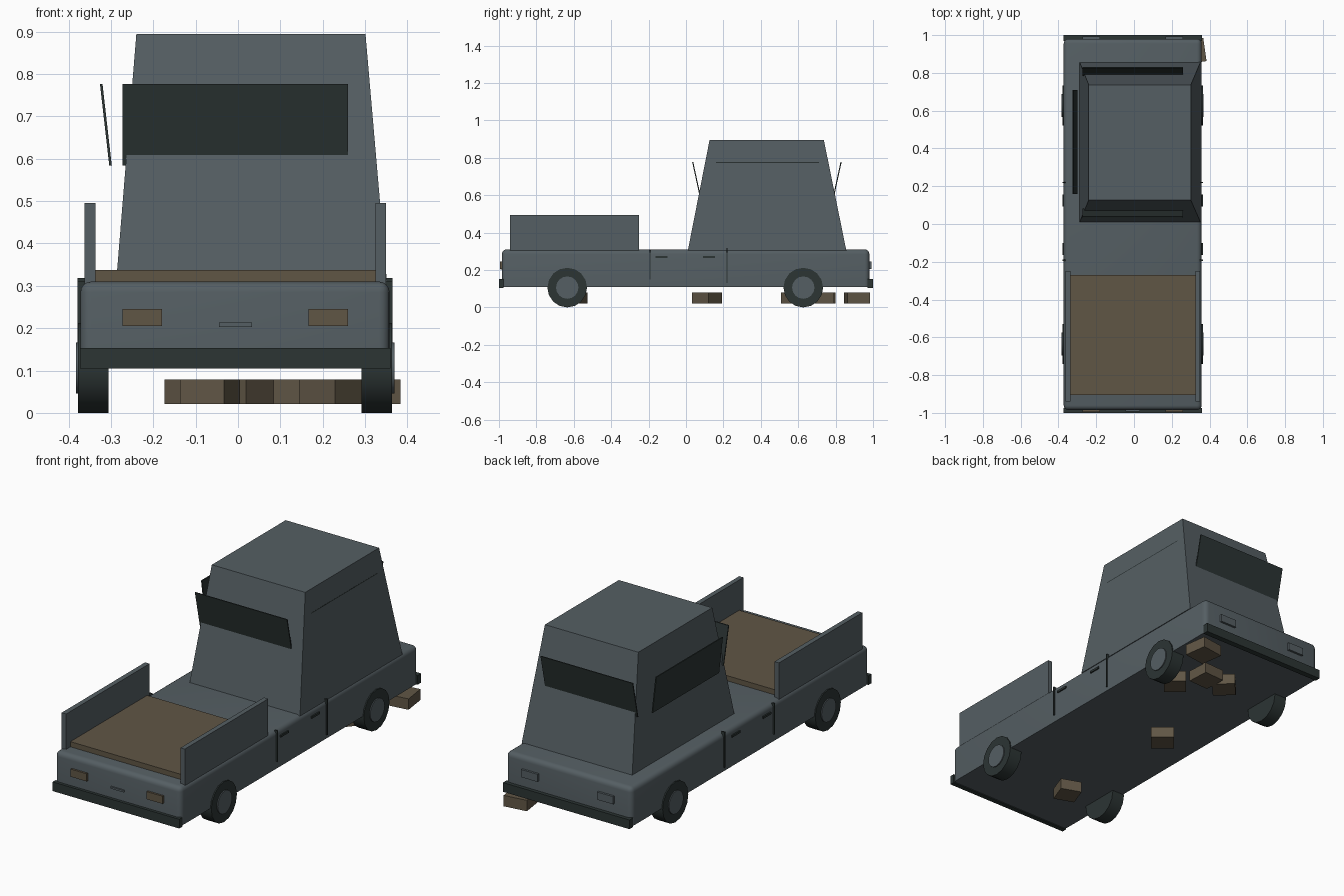
import bpy, bmesh
from math import radians, pi
from mathutils import Matrix, Vector

if "Cube" in bpy.data.objects:
    bpy.data.objects.remove(bpy.data.objects["Cube"], do_unlink=True)

MID = -0.007  # centre line of the truck


def material(name, rgb):
    m = bpy.data.materials.new(name)
    m.use_nodes = True
    col = (*rgb, 1)
    m.diffuse_color = col
    m.node_tree.nodes["Principled BSDF"].inputs["Base Color"].default_value = col
    return m


GREY = material("slate_grey", (0.09, 0.113, 0.125))
DARK = material("dark_green_grey", (0.025, 0.035, 0.034))
WOOD = material("brown_wood", (0.117, 0.093, 0.06))


def finish(name, bm, mat, smooth=False):
    bmesh.ops.recalc_face_normals(bm, faces=bm.faces)
    me = bpy.data.meshes.new(name)
    bm.to_mesh(me)
    bm.free()
    me.materials.append(mat)
    ob = bpy.data.objects.new(name, me)
    bpy.context.collection.objects.link(ob)
    if smooth:
        bpy.ops.object.select_all(action="DESELECT")
        ob.select_set(True)
        bpy.context.view_layer.objects.active = ob
        bpy.ops.object.shade_smooth_by_angle(angle=radians(35))
    return ob


def box_mesh(size, centre, turn=0):
    bm = bmesh.new()
    mat = (Matrix.Translation(centre) @ Matrix.Rotation(radians(turn), 4, "Z")
           @ Matrix.Diagonal((*size, 1)))
    bmesh.ops.create_cube(bm, size=1, matrix=mat)
    return bm


def box(name, x, y, z, mat):
    ends = (x, y, z)
    size = [b - a for a, b in ends]
    centre = [(a + b) / 2 for a, b in ends]
    return finish(name, box_mesh(size, centre), mat)


def frustum(name, low, high, mat):
    """Four-sided solid between two rectangles (x0, x1, y0, y1, z)."""
    bm = bmesh.new()
    rings = [[bm.verts.new((r[i], r[j], r[4])) for i, j in ((0, 2), (1, 2), (1, 3), (0, 3))]
             for r in (low, high)]
    for ring in rings:
        bm.faces.new(ring)
    for k in range(4):
        n = (k + 1) % 4
        bm.faces.new((rings[0][k], rings[0][n], rings[1][n], rings[1][k]))
    return finish(name, bm, mat)


# Lower body, rounded everywhere but along the floor
bm = box_mesh((0.73, 1.965, 0.2), (MID, -0.002, 0.21))
edges = [e for e in bm.edges if max(v.co.z for v in e.verts) > 0.3]
bmesh.ops.bevel(bm, geom=edges, offset=0.025, segments=4, profile=0.5, affect="EDGES")
finish("body", bm, GREY, smooth=True)

# Tapered cab
frustum("cab", (-0.288, 0.352, 0.01, 0.857, 0.305), (-0.24, 0.301, 0.126, 0.737, 0.895), GREY)

# Windows lean outwards from the cab
LOW, TOP, THICK = 0.584, 0.777, 0.006
for name, y0, y1 in (("front_window", 0.078, 0.036), ("back_window", 0.787, 0.829)):
    frustum(name, (-0.273, 0.26, y0 - THICK / 2, y0 + THICK / 2, LOW),
            (-0.273, 0.26, y1 - THICK / 2, y1 + THICK / 2, TOP), DARK)
for name, x0, x1 in (("right_window", -0.301, -0.323), ("left_window", 0.287, 0.309)):
    frustum(name, (x0 - THICK / 2, x0 + THICK / 2, 0.16, 0.71, LOW),
            (x1 - THICK / 2, x1 + THICK / 2, 0.16, 0.71, TOP), DARK)

# Cargo bed and its side boards
box("bed_floor", (-0.337, 0.325), (-0.905, -0.27), (0.3, 0.337), WOOD)
box("right_side_board", (-0.363, -0.337), (-0.94, -0.25), (0.29, 0.495), GREY)
box("left_side_board", (0.325, 0.35), (-0.94, -0.25), (0.29, 0.495), GREY)

# Bumpers, lights and front latch
box("front_bumper", (-0.373, 0.36), (-1, -0.975), (0.105, 0.153), DARK)
box("back_bumper", (-0.373, 0.36), (0.97, 1), (0.105, 0.153), DARK)
for side, x in (("right", (-0.273, -0.18)), ("left", (0.166, 0.26))):
    box(side + "_headlight", x, (-0.995, -0.975), (0.205, 0.245), WOOD)
    box(side + "_tail_light", x, (0.97, 0.992), (0.205, 0.245), GREY)
box("front_latch", (-0.045, 0.033), (-0.992, -0.975), (0.203, 0.213), GREY)

# Wheels, door seams and handles on both sides
for side, s in (("right", -1), ("left", 1)):
    for end, y in (("front", -0.635), ("back", 0.627)):
        for part, radius, inner, outer, mat in (("tyre", 0.106, 0.299, 0.371, DARK),
                                                ("hub", 0.06, 0.34, 0.376, GREY)):
            bm = bmesh.new()
            place = (Matrix.Translation((MID + s * (inner + outer) / 2, y, 0.106))
                     @ Matrix.Rotation(pi / 2, 4, "Y"))
            bmesh.ops.create_cone(bm, cap_ends=True, segments=16, radius1=radius,
                                  radius2=radius, depth=outer - inner, matrix=place)
            finish(f"{end}_{side}_{part}", bm, mat, smooth=True)
    flank = sorted((MID + s * 0.355, MID + s * 0.372))
    for end, y, z in (("front", -0.192, (0.148, 0.31)), ("back", 0.219, (0.13, 0.318))):
        box(f"{end}_{side}_door_seam", flank, (y - 0.003, y + 0.003), z, DARK)
    for end, y in (("front", -0.132), ("back", 0.124)):
        box(f"{end}_{side}_door_handle", flank, (y - 0.032, y + 0.032), (0.264, 0.275), DARK)

# Loose wooden blocks under the truck: x, y, width, turn
BLOCKS = ((-0.066, -0.596, 0.11, -20), (-0.093, 0.112, 0.115, -40), (0.314, 0.915, 0.124, 8),
          (0.222, 0.585, 0.11, -40), (0.14, 0.73, 0.118, 3), (0.015, 0.718, 0.115, -42))
for i, (x, y, width, turn) in enumerate(BLOCKS, 1):
    finish(f"wooden_block_{i}", box_mesh((width, width, 0.057), (x, y, 0.05), turn), WOOD)
